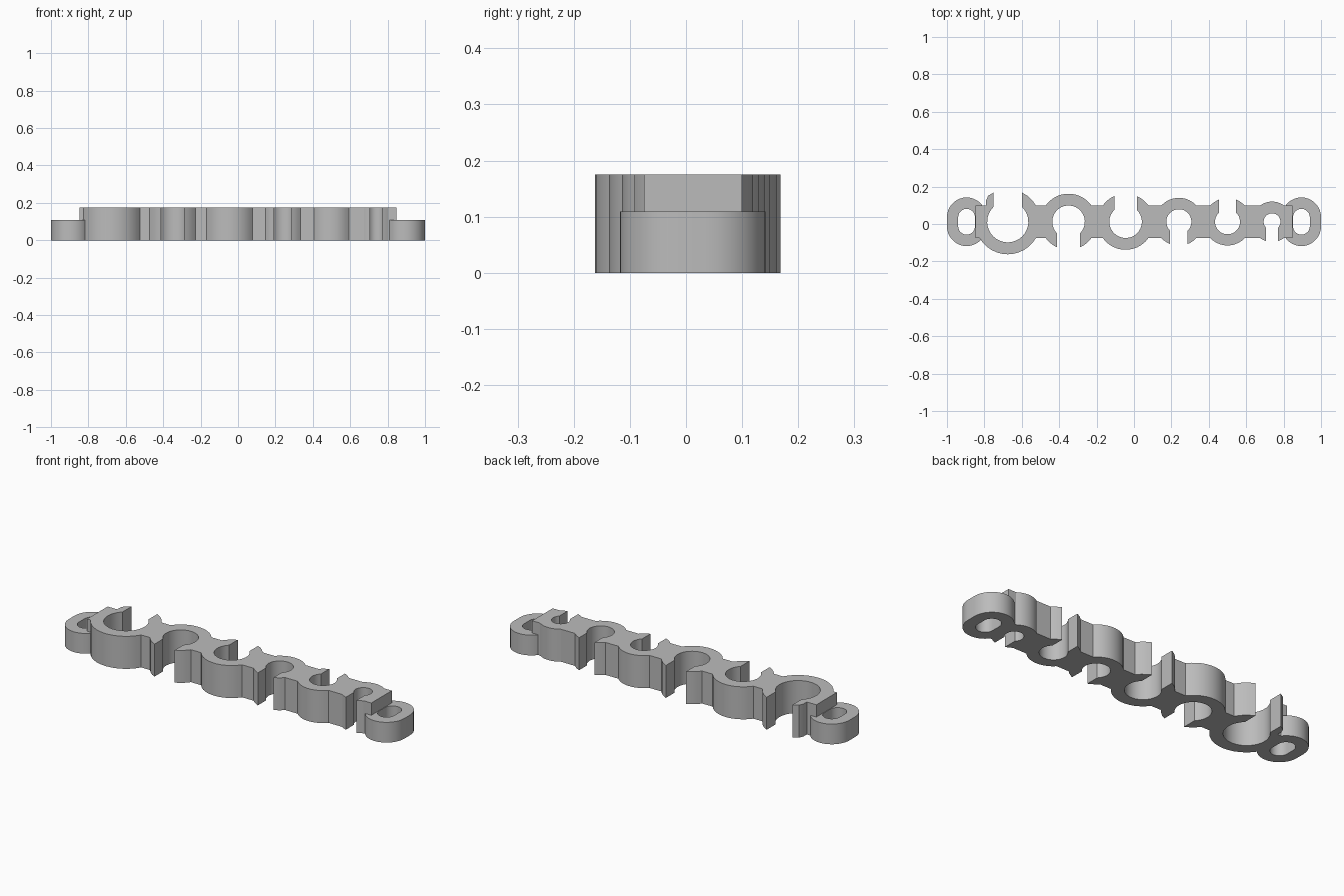
import bpy, bmesh
from math import sin, cos, pi, asin, sqrt

default = bpy.data.objects.get("Cube")
if default:
    bpy.data.objects.remove(default)

grey = bpy.data.materials.new("plain grey")
grey.use_nodes = True
colour = (0.5, 0.5, 0.5, 1)
grey.diffuse_color = colour
grey.node_tree.nodes["Principled BSDF"].inputs["Base Color"].default_value = colour

MID = 0.012                    # y of all the hole centres
TOP, BOTTOM = 0.1, -0.075      # long edges of the bar
HALF = 0.847                   # half length of the bar
HEIGHT, RING_HEIGHT = 0.175, 0.109

# x centre, hole radius, outer radius, side of the mouth
CLIPS = [
    (-0.675, 0.11, 0.174, 1),
    (-0.35, 0.087, 0.15, -1),
    (-0.045, 0.087, 0.15, 1),
    (0.24, 0.067, 0.128, -1),
    (0.5, 0.067, 0.127, 1),
    (0.738, 0.045, 0.108, -1),
]


def arc(cx, r, start, end):
    n = max(2, round(abs(end - start) / (pi / 18)))
    return [(cx + r * cos(start + (end - start) * i / n),
             MID + r * sin(start + (end - start) * i / n)) for i in range(n + 1)]


def edge(side):
    """One long edge of the bar, left to right; side is 1 for back, -1 for front."""
    level = TOP if side > 0 else BOTTOM
    points = [(-HALF, level)]
    for cx, hole, outer, mouth in CLIPS:
        a = asin(abs(level - MID) / outer) * side
        left, right = side * pi - a, a
        if mouth != side:
            points += arc(cx, outer, left, right)
            continue
        # Prong, open hole, prong
        slot = 0.695 * hole
        tip = asin(sqrt(outer ** 2 - slot ** 2) / outer) * side
        lip = asin(sqrt(hole ** 2 - slot ** 2) / hole) * side
        prong = arc(cx, outer, left, side * pi - tip)
        points += [(max(x, -0.79), y) for x, y in prong] if side > 0 else prong
        points += arc(cx, hole, side * pi - lip, side * 2 * pi + lip)
        points += arc(cx, outer, tip, right)
    return points + [(HALF, level)]


def finish(name, bm):
    bmesh.ops.remove_doubles(bm, verts=bm.verts, dist=0.0005)
    bmesh.ops.recalc_face_normals(bm, faces=bm.faces)
    mesh = bpy.data.meshes.new(name)
    bm.to_mesh(mesh)
    bm.free()
    mesh.materials.append(grey)
    obj = bpy.data.objects.new(name, mesh)
    bpy.context.collection.objects.link(obj)
    bpy.ops.object.select_all(action='DESELECT')
    obj.select_set(True)
    bpy.context.view_layer.objects.active = obj
    bpy.ops.object.shade_smooth_by_angle()


def raise_faces(bm, height):
    """Extrude the flat faces up into a solid."""
    new = bmesh.ops.extrude_face_region(bm, geom=bm.faces[:])["geom"]
    verts = [v for v in new if isinstance(v, bmesh.types.BMVert)]
    bmesh.ops.translate(bm, verts=verts, vec=(0, 0, height))


# Holder bar with open clips facing alternate sides
bm = bmesh.new()
outline = edge(-1) + edge(1)[::-1]
bm.faces.new([bm.verts.new((x, y, 0)) for x, y in outline])
bmesh.ops.remove_doubles(bm, verts=bm.verts, dist=0.0005)
raise_faces(bm, HEIGHT)
finish("clip_bar", bm)


def stadium(cx, r, straight, steps=18):
    """Upright rounded slot outline."""
    pts = []
    for side in (1, -1):
        for i in range(steps + 1):
            t = pi * i / steps + (0 if side > 0 else pi)
            pts.append((cx + r * cos(t), MID + side * straight + r * sin(t), 0))
    return pts


# Lower mounting ring at each end
for name, x in (("right_mounting_ring", -0.895), ("left_mounting_ring", 0.895)):
    bm = bmesh.new()
    outer = [bm.verts.new(p) for p in stadium(x, 0.105, 0.025)]
    inner = [bm.verts.new(p) for p in stadium(x, 0.045, 0.024)]
    for i in range(len(outer)):
        j = (i + 1) % len(outer)
        bm.faces.new((outer[i], outer[j], inner[j], inner[i]))
    raise_faces(bm, RING_HEIGHT)
    finish(name, bm)
